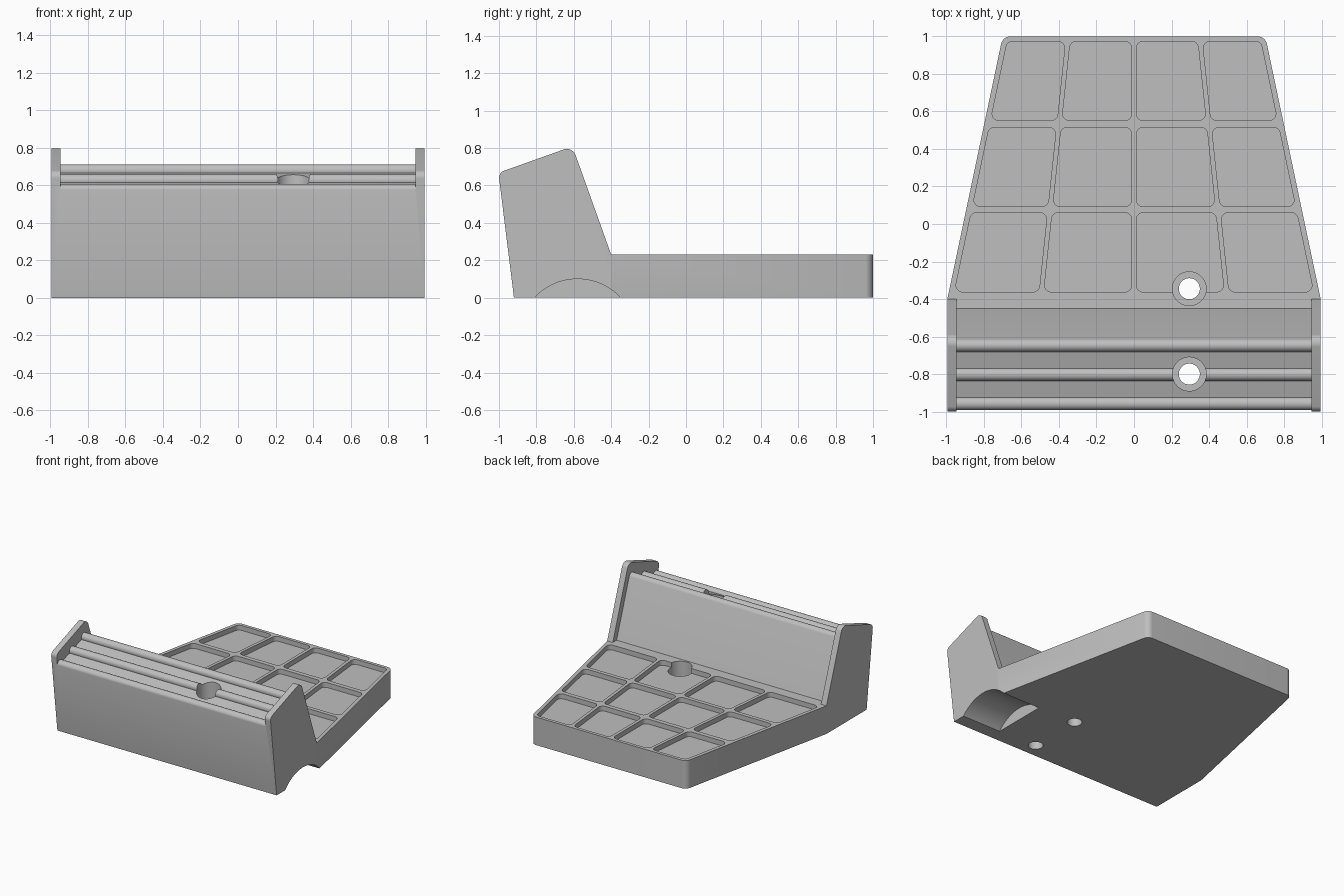
import bpy, bmesh, math
from mathutils import Vector

if "Cube" in bpy.data.objects:
    bpy.data.objects.remove(bpy.data.objects["Cube"])

grey = bpy.data.materials.new("plain grey")
grey.diffuse_color = (0.52, 0.52, 0.52, 1)
grey.use_nodes = True
grey.node_tree.nodes["Principled BSDF"].inputs["Base Color"].default_value = grey.diffuse_color


def rounded(corners, steps=8):
    """Polygon from (u, v, radius) corners, with filleted corners."""
    out = []
    for i, (u, v, r) in enumerate(corners):
        p = Vector((u, v))
        if r == 0:
            out.append((u, v))
            continue
        a = (Vector(corners[i - 1][:2]) - p).normalized()
        b = (Vector(corners[(i + 1) % len(corners)][:2]) - p).normalized()
        half = a.angle(b) / 2
        centre = p + (a + b).normalized() * (r / math.sin(half))
        s = p + a * (r / math.tan(half)) - centre
        e = p + b * (r / math.tan(half)) - centre
        for k in range(steps + 1):
            t = k / steps
            d = (s * (1 - t) + e * t).normalized() * r
            out.append(tuple(centre + d))
    return out


def circle(u, v, r, n=64):
    return [(u + r * math.cos(2 * math.pi * k / n),
             v + r * math.sin(2 * math.pi * k / n)) for k in range(n)]


def prism(name, pts, axis, lo, hi):
    """Extrude a polygon along X (points are y, z) or Z (points are x, y)."""
    bm = bmesh.new()
    place = (lambda p, h: (h, p[0], p[1])) if axis == "X" else (lambda p, h: (p[0], p[1], h))
    bottom = [bm.verts.new(place(p, lo)) for p in pts]
    top = [bm.verts.new(place(p, hi)) for p in pts]
    bm.faces.new(bottom)
    bm.faces.new(top)
    n = len(pts)
    for i in range(n):
        j = (i + 1) % n
        bm.faces.new((bottom[i], bottom[j], top[j], top[i]))
    bmesh.ops.recalc_face_normals(bm, faces=bm.faces)
    me = bpy.data.meshes.new(name)
    bm.to_mesh(me)
    bm.free()
    me.materials.append(grey)
    ob = bpy.data.objects.new(name, me)
    bpy.context.collection.objects.link(ob)
    return ob


def combine(target, tool, operation="DIFFERENCE"):
    tool.hide_render = True
    mod = target.modifiers.new("bool", "BOOLEAN")
    mod.operation = operation
    mod.solver = "EXACT"
    mod.object = tool
    bpy.context.view_layer.objects.active = target
    bpy.ops.object.modifier_apply(modifier=mod.name)
    bpy.data.objects.remove(tool, do_unlink=True)


# Upright block with the end cheek outline
stand = prism("tray_stand", rounded([(-0.92, 0, 0), (-0.40, 0, 0), (-0.40, 0.23, 0),
                                     (-0.607, 0.809, 0.05), (-1.003, 0.668, 0.04)]),
              "X", -0.995, 0.995)

# Tapered tray
tray = prism("tray", rounded([(-0.9, -0.6, 0), (0.9, -0.6, 0), (0.995, -0.40, 0),
                              (0.70, 1, 0.05), (-0.70, 1, 0.05), (-0.995, -0.40, 0)]),
             "Z", 0, 0.23)
combine(stand, tray, "UNION")

# Space between the cheeks, leaving three round ridges on the sloping top
slope = math.atan(0.355)
ridge_r = 0.0345
gap = [(-1.3, 0.563)]
for cy, cz in ((-0.9575, 0.574), (-0.8025, 0.626), (-0.647, 0.678)):
    for k in range(17):
        a = slope + math.pi * (1 - k / 16)
        gap.append((cy + ridge_r * math.cos(a), cz + ridge_r * math.sin(a)))
gap += [(-0.45, 0.23), (-0.38, 0.23), (-0.38, 1.2), (-1.3, 1.2)]
combine(stand, prism("cheek_gap", gap, "X", -0.945, 0.945))


# Tray pockets, four columns that follow the taper and three rows
def half_width(y):
    return 0.995 - 0.295 * (y + 0.4) / 1.4


for y0, y1 in ((-0.362, 0.06), (0.093, 0.515), (0.552, 0.973)):
    for col in range(-2, 2):
        def edge(c, y, side):
            inset = 0.03 if abs(c) == 2 else 0.013
            return half_width(y) * c / 2 + side * inset
        cell = [(edge(col, y0, 1), y0, 0.035), (edge(col + 1, y0, -1), y0, 0.035),
                (edge(col + 1, y1, -1), y1, 0.035), (edge(col, y1, 1), y1, 0.035)]
        combine(stand, prism("pocket", rounded(cell, 6), "Z", 0.19, 0.4))

# Counterbored screw holes
for y in (-0.80, -0.345):
    combine(stand, prism("counterbore", circle(0.295, y, 0.09), "Z", 0.1, 1.3))
    combine(stand, prism("screw_hole", circle(0.295, y, 0.056), "Z", -0.2, 0.5))

# Arched notch under the right end
combine(stand, prism("notch", circle(-0.58, -0.2145, 0.3145, 96), "X", 0.64, 1.3))

# Smooth the curved faces, keep the edges sharp
bpy.ops.object.select_all(action="DESELECT")
stand.select_set(True)
bpy.context.view_layer.objects.active = stand
bpy.ops.object.shade_smooth_by_angle(angle=math.radians(30))
